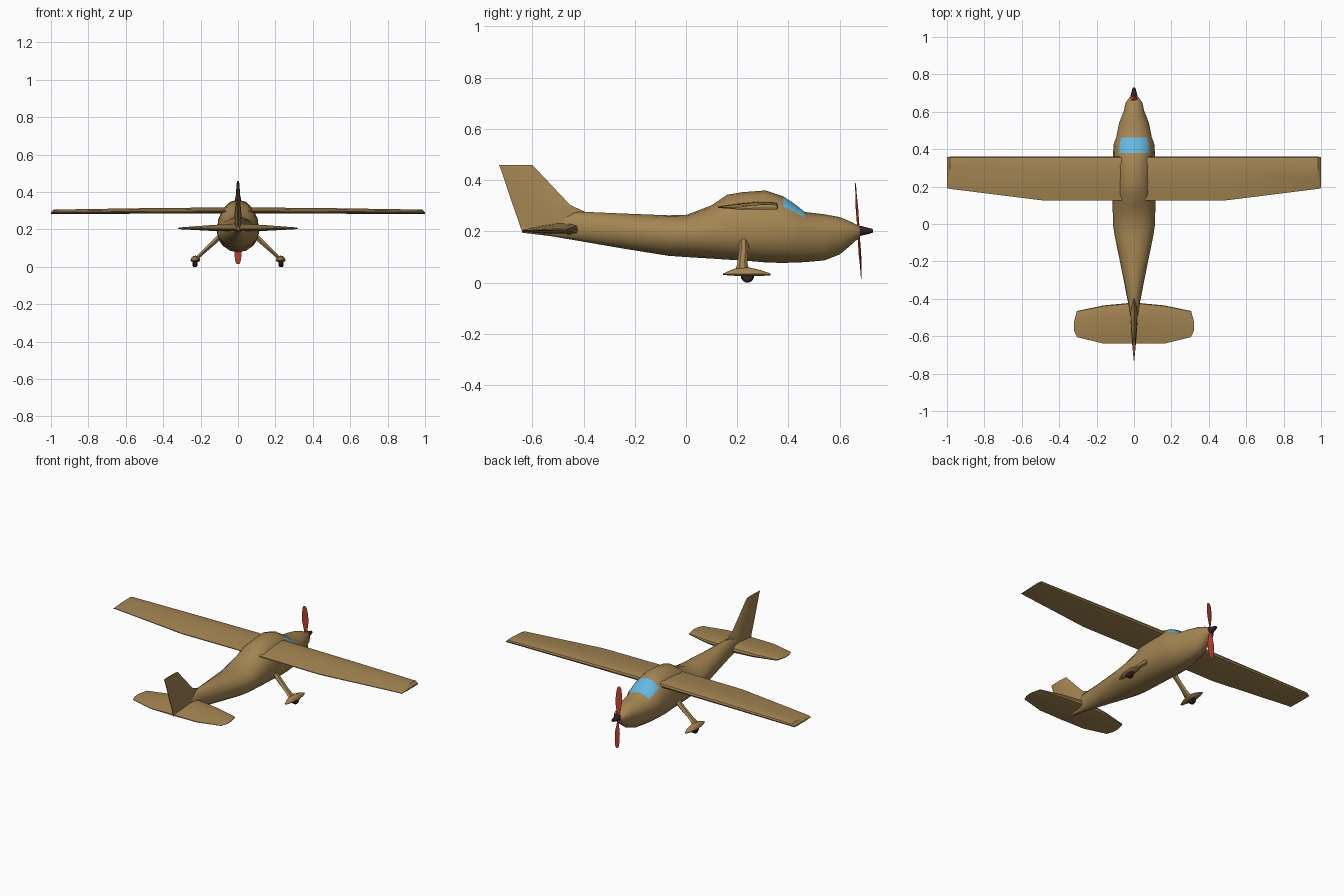
import bpy, bmesh, math

if "Cube" in bpy.data.objects:
    bpy.data.objects.remove(bpy.data.objects["Cube"])


def material(name, rgb):
    m = bpy.data.materials.new(name)
    m.diffuse_color = (*rgb, 1)
    m.use_nodes = True
    m.node_tree.nodes["Principled BSDF"].inputs["Base Color"].default_value = m.diffuse_color
    return m


TAN = material("tan", (0.37, 0.235, 0.085))
BLUE = material("glass_blue", (0.13, 0.48, 0.75))
RED = material("red", (0.5, 0.05, 0.03))
DARK = material("dark", (0.035, 0.015, 0.015))


def loft(name, rings, mats, angle=35, mirror=False, paint=None):
    """Skin equal-length rings of points; paint(ring, side) picks a material slot."""
    bm = bmesh.new()
    vs = [[bm.verts.new(p) for p in r] for r in rings]
    n = len(rings[0])
    for i in range(len(vs) - 1):
        for k in range(n):
            j = (k + 1) % n
            f = bm.faces.new((vs[i][k], vs[i][j], vs[i + 1][j], vs[i + 1][k]))
            if paint:
                f.material_index = paint(i, k)
    bm.faces.new(vs[0])
    bm.faces.new(vs[-1])
    bmesh.ops.recalc_face_normals(bm, faces=bm.faces)
    me = bpy.data.meshes.new(name)
    bm.to_mesh(me)
    bm.free()
    ob = bpy.data.objects.new(name, me)
    bpy.context.collection.objects.link(ob)
    for m in mats:
        me.materials.append(m)
    if mirror:
        ob.modifiers.new("Mirror", 'MIRROR')
    bpy.ops.object.select_all(action='DESELECT')
    ob.select_set(True)
    bpy.context.view_layer.objects.active = ob
    bpy.ops.object.shade_smooth_by_angle(angle=math.radians(angle))
    return ob


def oval(y, w, zb, zm, zt, cx=0, n=16):
    """Egg-shaped section across y: half width, bottom, widest and top heights."""
    ring = []
    for k in range(n):
        a = 2 * math.pi * k / n
        c = math.cos(a)
        ring.append((cx + w * math.sin(a), y, zm + c * ((zt - zm) if c > 0 else (zm - zb))))
    return ring


# Airfoil outline: chord fraction from the nose, height fraction
FOIL = [(0, .45), (.02, .8), (.12, .97), (.35, 1), (.7, .75), (1, .4),
        (1, .25), (.6, .05), (.12, 0), (.02, .15)]


def foil(x, le, te, zb, zt):
    return [(x, le + (te - le) * u, zb + (zt - zb) * v) for u, v in FOIL]


# Fuselage, with the windscreen painted on the four upper faces
body = [(-.64, .006, .195, .205, .222), (-.53, .016, .182, .21, .25),
        (-.43, .03, .165, .215, .278), (-.25, .065, .134, .205, .270),
        (-.07, .102, .105, .19, .263), (.0, .113, .1, .19, .264),
        (.1, .114, .094, .19, .302), (.16, .114, .09, .19, .343),
        (.22, .114, .087, .19, .353), (.31, .114, .079, .19, .36),
        (.38, .112, .077, .195, .337), (.43, .108, .079, .2, .303),
        (.463, .095, .08, .2, .276), (.54, .08, .087, .2, .267),
        (.6, .056, .11, .2, .256), (.65, .044, .152, .202, .235),
        (.68, .022, .18, .202, .217)]
loft("fuselage", [oval(*s) for s in body], [TAN, BLUE],
     paint=lambda i, k: 1 if i in (10, 11) and k in (0, 1, 14, 15) else 0)

# Main wing and tailplane
wing = [(0, .36, .125, .285, .318), (.48, .36, .125, .284, .314),
        (.985, .36, .188, .283, .306), (1, .357, .192, .283, .292)]
loft("wing", [foil(*s) for s in wing], [TAN], mirror=True)
tail = [(0, -.42, -.64, .188, .232), (.16, -.435, -.64, .193, .222),
        (.305, -.465, -.605, .201, .211), (.32, -.52, -.57, .204, .208)]
loft("tailplane", [foil(*s) for s in tail], [TAN], mirror=True)


# Fin with a forward fillet
def fin_ring(z, le, te, w):
    c = te - le
    return [(0, le, z), (w, le + .3 * c, z), (w * .8, le + .7 * c, z), (.002, te, z),
            (-.002, te, z), (-w * .8, le + .7 * c, z), (-w, le + .3 * c, z)]


fin = [(.2, -.42, -.64, .02), (.275, -.39, -.666, .019), (.303, -.452, -.676, .016),
       (.44, -.581, -.722, .008), (.46, -.6, -.73, .005)]
loft("fin", [fin_ring(*s) for s in fin], [TAN])


# Landing gear: leg, wheel fairing and wheel
def leg_ring(x, y, z, hy, t):
    return [(x + t * a, y + hy * b, z + t * a) for a, b in
            ((0, 1), (1, .45), (1, -.45), (0, -1), (-1, -.45), (-1, .45))]


legs = [(.075, .225, .185, .018, .01), (.13, .225, .13, .018, .009),
        (.19, .22, .075, .02, .007), (.222, .22, .045, .028, .006)]
loft("gear_leg", [leg_ring(*s) for s in legs], [TAN], mirror=True)
pod = [(.145, .006, .03, .033, .036), (.19, .02, .027, .034, .055),
       (.245, .026, .025, .034, .06), (.295, .019, .026, .034, .048),
       (.33, .006, .029, .032, .036)]
loft("wheel_fairing", [oval(*s, cx=.228, n=12) for s in pod], [TAN], mirror=True)


def wheel_ring(x, r, n=20):
    return [(x, .24 + r * math.cos(2 * math.pi * k / n),
             .026 + r * math.sin(2 * math.pi * k / n)) for k in range(n)]


loft("wheel", [wheel_ring(*s) for s in ((.216, .02), (.221, .026), (.239, .026), (.244, .02))],
     [DARK], mirror=True)


# Propeller hub, spinner and blades
def disc(y, r):
    return oval(y, r, .202 - r, .202, .202 + r)


loft("propeller_hub", [disc(.66, .026), disc(.678, .023)], [RED])
loft("spinner", [disc(.674, .021), disc(.7, .015), disc(.727, .008), disc(.73, .004)], [DARK])


def blade_ring(z, w, t, twist):
    y = .673 + (.202 - z) * .065
    c, s = math.cos(twist), math.sin(twist)
    return [(a * c - b * s, y + a * s + b * c, z) for a, b in
            ((w, 0), (w * .3, t), (-w, 0), (w * .3, -t))]


for name, d in (("upper_blade", 1), ("lower_blade", -1)):
    rings = [blade_ring(.202 + d * h, w, t, d * tw) for h, w, t, tw in
             ((.0, .008, .005, .5), (.04, .011, .004, .4), (.09, .02, .003, .25),
              (.14, .019, .002, .15), (.175, .014, .002, .1), (.187, .007, .001, .1))]
    loft(name, rings, [RED])
